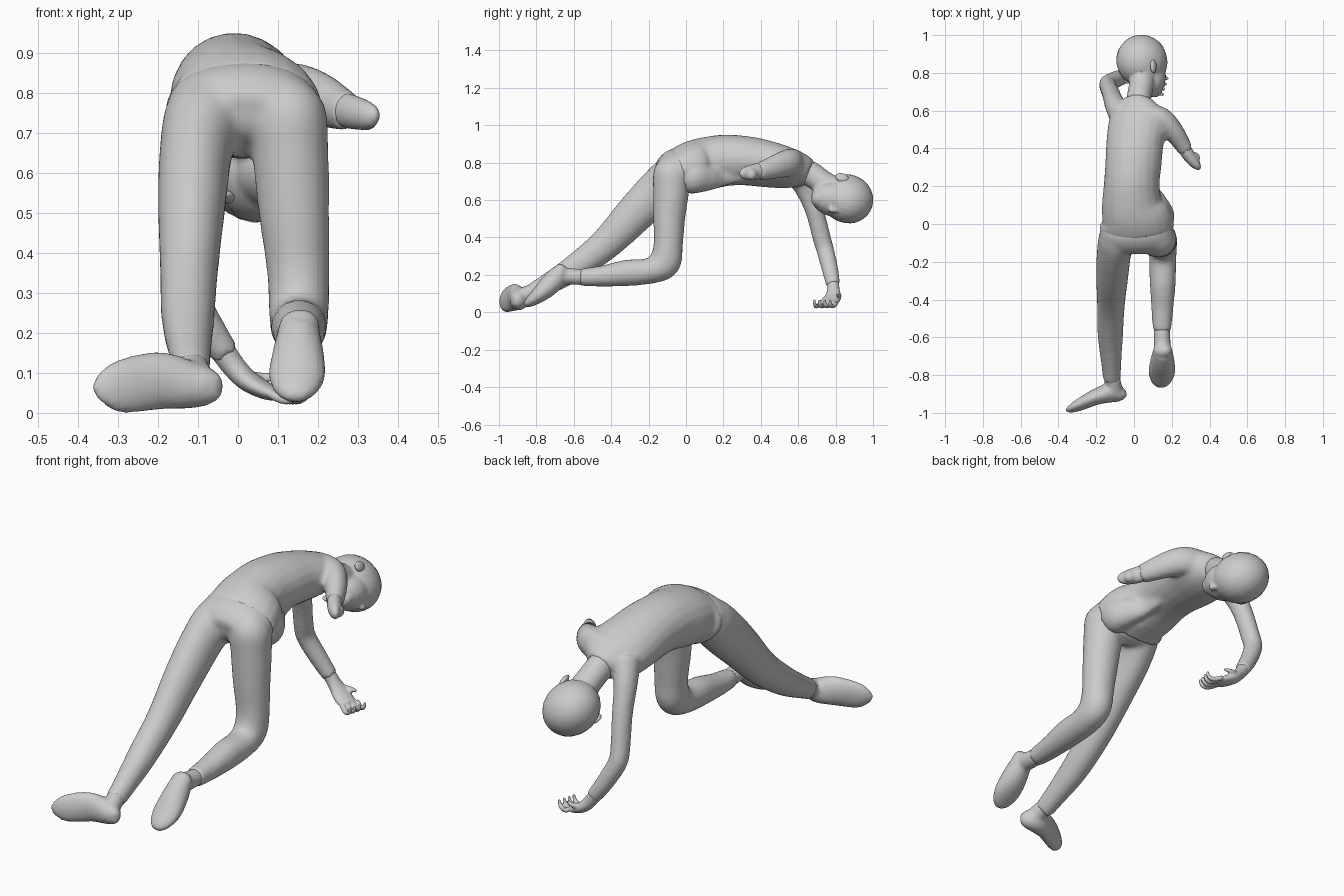
import bpy, bmesh, math
from mathutils import Vector, Matrix

SIDES = 20


def spline(keys, n=5):
    """Catmull-Rom interpolation of key tuples."""
    out = []
    for i in range(len(keys) - 1):
        p = [keys[max(0, min(len(keys) - 1, i + k))] for k in (-1, 0, 1, 2)]
        for s in range(n):
            t = s / n
            out.append([0.5 * (2 * b + (c - a) * t + (2*a - 5*b + 4*c - d) * t*t
                               + (3*b - a - 3*c + d) * t**3) for a, b, c, d in zip(*p)])
    return out + [list(keys[-1])]


def loft(bm, keys, side=(1, 0, 0), n=5):
    """Elliptical tube; key = x, y, z, side radius, other radius, (twist)."""
    rows = spline([tuple(k) + (0,) * (6 - len(k)) for k in keys], n)
    pts = [Vector(r[:3]) for r in rows]
    rings = []
    for i, r in enumerate(rows):
        t = (pts[min(i + 1, len(pts) - 1)] - pts[max(i - 1, 0)]).normalized()
        s = Vector(side)
        s = (s - t * s.dot(t)).normalized()
        u = s.cross(t)
        if u.z < 0:
            u = -u
        s, u = s * math.cos(r[5]) + u * math.sin(r[5]), u * math.cos(r[5]) - s * math.sin(r[5])
        rings.append([bm.verts.new(pts[i] + s * max(r[3], .003) * math.cos(a) + u * max(r[4], .003) * math.sin(a))
                      for a in (2 * math.pi * k / SIDES for k in range(SIDES))])
    for a, b in zip(rings, rings[1:]):
        for k in range(SIDES):
            j = (k + 1) % SIDES
            bm.faces.new((a[k], a[j], b[j], b[k]))
    bm.faces.new(rings[0][::-1])
    bm.faces.new(rings[-1])


def ball(bm, c, r, rot=None):
    m = Matrix.Translation(c) @ (rot or Matrix()) @ Matrix.Diagonal((*r, 1))
    bmesh.ops.create_uvsphere(bm, u_segments=24, v_segments=16, radius=1, matrix=m)


def finish(name, bm, voxel=None, smooth=4):
    """Make the object; voxel fuses overlapping volumes into one skin."""
    bmesh.ops.recalc_face_normals(bm, faces=bm.faces[:])
    me = bpy.data.meshes.new(name)
    bm.to_mesh(me)
    bm.free()
    for p in me.polygons:
        p.use_smooth = True
    ob = bpy.data.objects.new(name, me)
    bpy.context.collection.objects.link(ob)
    if voxel:
        m = ob.modifiers.new("fuse", 'REMESH')
        m.mode, m.voxel_size, m.use_smooth_shade = 'VOXEL', voxel, True
        m = ob.modifiers.new("soften", 'SMOOTH')
        m.factor, m.iterations = 0.5, smooth
    return ob


# trousers: pelvis with seat filler, stretched leg, kneeling leg
bm = bmesh.new()
loft(bm, [(.015, .03, .755, .17, .105), (.015, -.01, .757, .192, .122),
          (.015, -.06, .762, .194, .116), (.015, -.105, .757, .178, .093), (.015, -.15, .745, .12, .05)])
ball(bm, (.015, -.06, .755), (.15, .095, .085))
loft(bm, [(-.06, .0, .8, .05, .05), (-.08, -.06, .745, .1, .105), (-.104, -.14, .66, .092, .116),
          (-.115, -.27, .53, .086, .106), (-.122, -.43, .365, .074, .087), (-.125, -.6, .235, .067, .072),
          (-.12, -.74, .15, .054, .058), (-.117, -.83, .10, .047, .05)])
loft(bm, [(.11, -.055, .83, .04, .04), (.122, -.075, .76, .095, .095), (.131, -.08, .65, .096, .097),
          (.14, -.09, .5, .089, .086), (.15, -.095, .36, .079, .079), (.152, -.115, .265, .076, .086),
          (.152, -.19, .222, .073, .07), (.152, -.32, .21, .069, .071), (.15, -.45, .193, .059, .057),
          (.148, -.57, .187, .049, .047)])
finish("trousers", bm, .012, 12)

# shirt: torso, gathered cloth at the flank, both sleeves
bm = bmesh.new()
loft(bm, [(.015, -.025, .75, .2, .132), (.01, .03, .775, .19, .139), (-.01, .1, .793, .162, .142),
          (-.012, .21, .812, .148, .138, .08), (-.003, .32, .81, .15, .132, .15),
          (.004, .42, .795, .153, .125, .22), (.018, .53, .775, .155, .11, .25),
          (.022, .61, .76, .125, .09, .25), (.027, .66, .742, .072, .07, .2)])
loft(bm, [(.135, -.005, .72, .068, .085), (.14, .05, .725, .073, .09), (.118, .12, .725, .055, .075),
          (.085, .2, .735, .035, .06), (.075, .3, .75, .03, .05), (.08, .38, .76, .02, .03)])
loft(bm, [(-.06, .57, .77, .07, .075), (-.1, .63, .68, .055, .06), (-.12, .685, .55, .048, .05),
          (-.137, .725, .4, .045, .049), (-.135, .745, .33, .045, .047), (-.085, .77, .23, .042, .044),
          (-.03, .787, .145, .036, .038)])
loft(bm, [(.06, .57, .79, .07, .085), (.14, .555, .80, .065, .075), (.2, .5, .785, .057, .068),
          (.25, .43, .763, .046, .056), (.275, .385, .753, .039, .048)], side=(.7, .6, 0))
finish("shirt", bm, .011, 5)

# shoes
bm = bmesh.new()
loft(bm, [(-.047, -.92, .065, .015, .025), (-.07, -.905, .066, .04, .045), (-.12, -.893, .07, .052, .06),
          (-.2, -.915, .08, .043, .072), (-.29, -.958, .065, .032, .067), (-.335, -.98, .055, .02, .045),
          (-.356, -.99, .045, .006, .015)], side=(0, 1, 0))
loft(bm, [(-.117, -.81, .115, .042, .042), (-.105, -.88, .085, .045, .045)])
finish("left_shoe", bm, .01, 2)
bm = bmesh.new()
loft(bm, [(.155, -.655, .252, .02, .015), (.155, -.665, .235, .045, .035), (.152, -.68, .2, .053, .053),
          (.15, -.735, .14, .066, .055), (.147, -.79, .09, .07, .042), (.142, -.84, .052, .05, .026),
          (.14, -.862, .034, .02, .012)])
loft(bm, [(.148, -.55, .187, .042, .042), (.15, -.66, .195, .045, .045)])
finish("right_shoe", bm, .01, 2)

# head axes: r to its right ear, f out of the face, u through the crown
u = Vector((0, .95, -.3)).normalized()
r = Vector((.8, -.17, -.55)).cross(u).normalized()
f = u.cross(r)
rot = Matrix((r, f, u)).transposed().to_4x4()
C = Vector((.043, .862, .606))


def at(a, b, c):
    return C + r * a + f * b + u * c


# head: skull, face, chin, lips, nose, neck
bm = bmesh.new()
ball(bm, C, (.124, .14, .138), rot)
ball(bm, at(0, .045, -.075), (.092, .088, .115), rot)
ball(bm, at(0, .085, -.145), (.045, .035, .038), rot)
ball(bm, at(0, .112, -.11), (.034, .019, .018), rot)
loft(bm, [(*at(0, .105, .0), .008, .01), (*at(0, .138, -.05), .013, .014),
          (*at(0, .136, -.075), .019, .013)], side=r)
loft(bm, [(.02, .58, .765, .065, .068), (.025, .66, .742, .065, .068), (.038, .73, .695, .066, .066),
          (.045, .8, .65, .07, .07)])
finish("head_and_neck", bm, .008, 5)

# ears
for s, side in ((1, "right"), (-1, "left")):
    bm = bmesh.new()
    ball(bm, at(s * .116, -.01, -.06), (.014, .025, .036), rot @ Matrix.Rotation(s * .5, 4, 'Z'))
    finish(side + "_ear", bm)

# hair cap: a thin shell over the back of the skull
bm = bmesh.new()
ball(bm, C, (.126, .142, .14), rot)
bmesh.ops.bisect_plane(bm, geom=bm.verts[:] + bm.edges[:] + bm.faces[:], plane_co=at(0, .05, .03),
                       plane_no=f - u * .75, clear_outer=True)
finish("hair_cap", bm)

# supporting hand: palm, four curled fingers, thumb
bm = bmesh.new()
loft(bm, [(-.045, .785, .165, .032, .032), (-.012, .788, .118, .034, .03), (.025, .785, .08, .046, .027),
          (.07, .765, .055, .05, .022), (.1, .755, .046, .044, .016)], side=(.2, 1, 0))
for i in range(4):
    y = .71 + .028 * i
    x = .085 + .008 * i
    loft(bm, [(x, y + .01, .045, .012, .012), (x + .035, y - .012, .032, .012, .012),
              (x + .06, y - .022, .042, .01, .01), (x + .068, y - .024, .068, .007, .007)], side=(0, 1, 0))
loft(bm, [(.01, .8, .09, .018, .018), (.05, .818, .088, .014, .014), (.085, .815, .09, .01, .01),
          (.1, .805, .095, .006, .006)], side=(0, 1, 0))
finish("left_hand", bm, .006, 2)

# folded hand at the end of the lifted arm
bm = bmesh.new()
loft(bm, [(.25, .43, .763, .036, .044), (.285, .37, .752, .034, .043), (.315, .33, .745, .03, .038),
          (.337, .303, .742, .02, .028), (.347, .288, .74, .008, .012)], side=(.7, .6, 0))
ball(bm, (.32, .35, .735), (.03, .03, .03))
finish("right_hand", bm, .008, 2)
